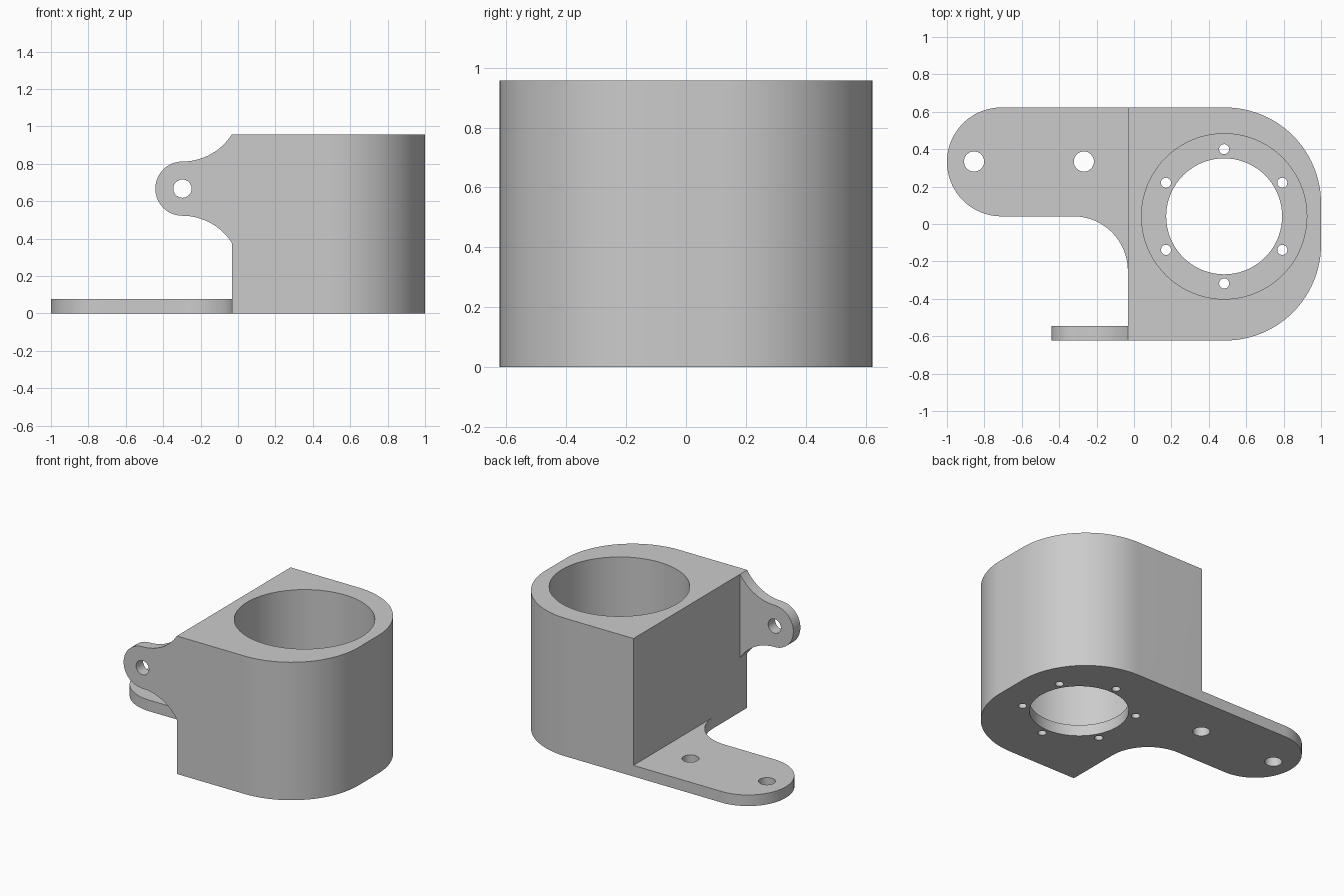
import bpy, bmesh
from math import cos, sin, radians, asin, degrees

if "Cube" in bpy.data.objects:
    bpy.data.objects.remove(bpy.data.objects["Cube"])

grey = bpy.data.materials.new("plain grey")
grey.diffuse_color = (0.6, 0.6, 0.6, 1)
grey.use_nodes = True
grey.node_tree.nodes["Principled BSDF"].inputs["Base Color"].default_value = grey.diffuse_color

X0, Y, H, T = -0.033, 0.623, 0.957, 0.077   # inner face, half depth, height, wall thickness
BORE = (0.482, 0.041)


def arc(cx, cy, r, a0, a1, n=24):
    return [(cx + r * cos(radians(a0 + (a1 - a0) * i / n)),
             cy + r * sin(radians(a0 + (a1 - a0) * i / n))) for i in range(n + 1)]


def prism(name, pts, lo, hi, axis='z'):
    """Extrude a flat outline along z, or an x-z outline along y."""
    bm = bmesh.new()
    place = (lambda p, d: (p[0], p[1], d)) if axis == 'z' else (lambda p, d: (p[0], d, p[1]))
    a = [bm.verts.new(place(p, lo)) for p in pts]
    b = [bm.verts.new(place(p, hi)) for p in pts]
    bm.faces.new(a)
    bm.faces.new(b)
    for i in range(len(pts)):
        j = (i + 1) % len(pts)
        bm.faces.new((a[i], a[j], b[j], b[i]))
    bmesh.ops.recalc_face_normals(bm, faces=bm.faces)
    me = bpy.data.meshes.new(name)
    bm.to_mesh(me)
    bm.free()
    me.materials.append(grey)
    ob = bpy.data.objects.new(name, me)
    bpy.context.collection.objects.link(ob)
    return ob


def cylinder(name, x, y, r, lo, hi, axis='z', n=48):
    return prism(name, arc(x, y, r, 0, 360, n)[:-1], lo, hi, axis)


def combine(target, tool, operation):
    tool.hide_render = True
    m = target.modifiers.new(tool.name, 'BOOLEAN')
    m.operation, m.solver, m.object = operation, 'EXACT', tool
    bpy.context.view_layer.objects.active = target
    bpy.ops.object.modifier_apply(modifier=m.name)
    bpy.data.objects.remove(tool)


# Main housing block with two rounded outer corners
R = 0.513
body = prism("bracket_housing",
             [(X0, -Y)] + arc(1 - R, -Y + R, R, -90, 0)
             + arc(1 - R, Y - R, R, 0, 90) + [(X0, Y)], 0, H)

# Mounting foot with a round end and a filleted inner corner
fr = 0.291
foot = prism("mounting_foot",
             [(0.1, Y)] + arc(-1 + fr, Y - fr, fr, 90, 270, 48)
             + arc(X0 - fr, Y - 3 * fr, fr, 90, 0) + [(0.1, Y - 3 * fr)], 0, T)
combine(body, foot, 'UNION')

# Side ear flaring into the full housing height
ex, ez, er = -0.297, 0.667, 0.145
rise, run = H - ez - er, X0 - ex
flare = (run * run + rise * rise) / (2 * rise)
sweep = degrees(asin(run / flare))
ear = prism("side_ear",
            arc(ex, ez + er + flare, flare, -90 + sweep, -90, 16)[:-1]
            + arc(ex, ez, er, 90, 270, 40)
            + arc(ex, ez - er - flare, flare, 90, 90 - sweep, 16)[1:]
            + [(0.0, 2 * ez - H), (0.0, H)], -Y, -Y + T, 'y')
combine(body, ear, 'UNION')

# Bore, floor opening and bolt holes
cutters = [cylinder("bore", *BORE, 0.442, T, H + 0.2, n=80),
           cylinder("floor_opening", *BORE, 0.31, -0.2, 0.3, n=72),
           cylinder("ear_hole", ex, ez, 0.049, -Y - 0.1, -Y + 0.2, 'y', 32)]
for x in (-0.855, -0.268):
    cutters.append(cylinder("foot_hole", x, 0.334, 0.054, -0.1, 0.2, n=32))
for k in range(6):
    a = radians(30 + 60 * k)
    cutters.append(cylinder("bolt_hole", BORE[0] + 0.359 * cos(a), BORE[1] + 0.359 * sin(a),
                            0.027, -0.1, 0.3, n=24))
for c in cutters:
    combine(body, c, 'DIFFERENCE')

bpy.ops.object.select_all(action='DESELECT')
body.select_set(True)
bpy.context.view_layer.objects.active = body
bpy.ops.object.shade_smooth_by_angle(angle=radians(30))
